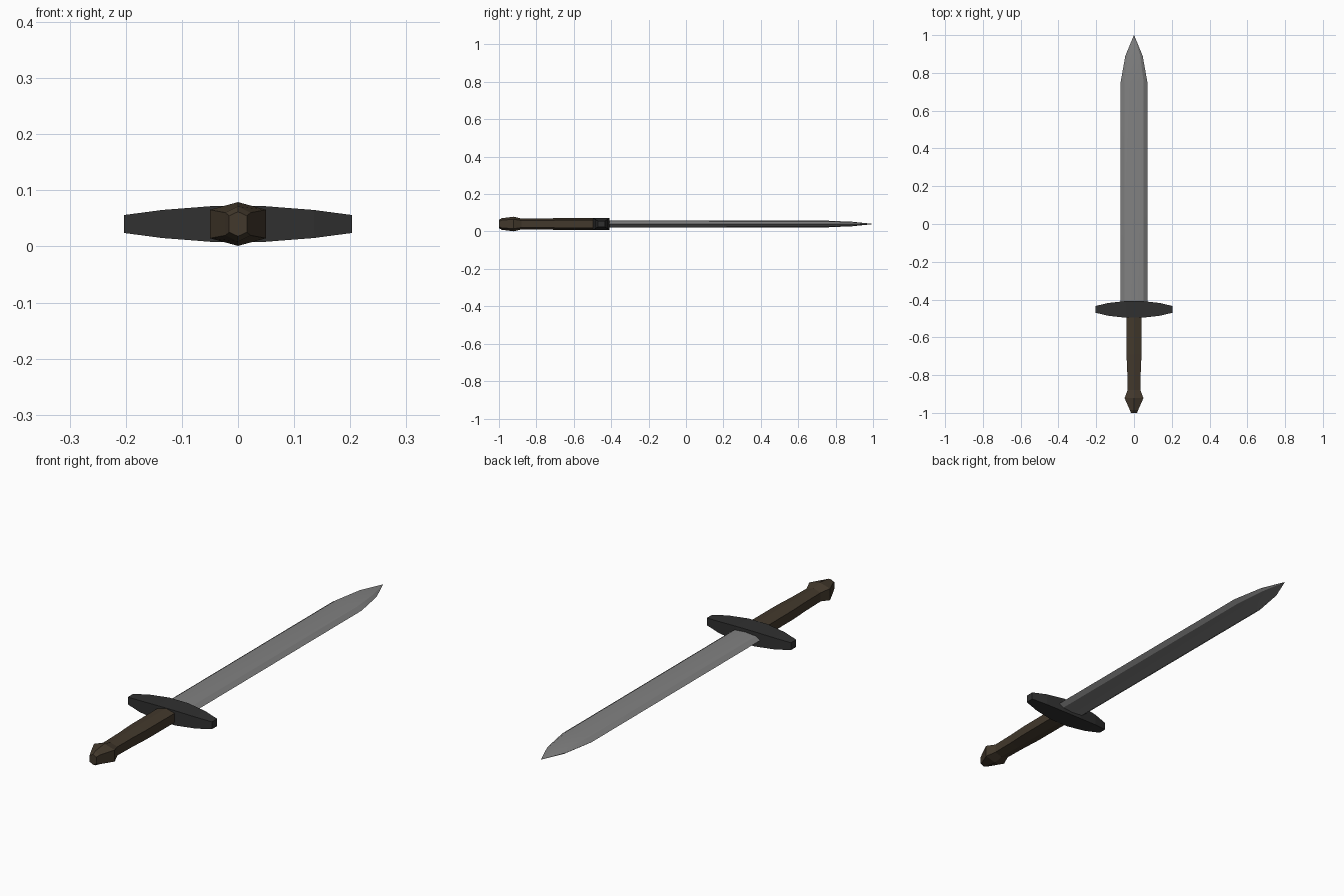
import bpy, bmesh, math

if "Cube" in bpy.data.objects:
    bpy.data.objects.remove(bpy.data.objects["Cube"])

ZC = 0.04  # height of the sword's centre line


def loft(name, rings, color, smooth=False):
    """Skin a list of equal-length point rings and cap both ends."""
    bm = bmesh.new()
    loops = [[bm.verts.new(p) for p in ring] for ring in rings]
    n = len(loops[0])
    for a, b in zip(loops, loops[1:]):
        for i in range(n):
            j = (i + 1) % n
            bm.faces.new((a[i], a[j], b[j], b[i]))
    bm.faces.new(loops[0])
    bm.faces.new(loops[-1][::-1])
    bmesh.ops.remove_doubles(bm, verts=bm.verts, dist=0.0002)
    bmesh.ops.recalc_face_normals(bm, faces=bm.faces)
    me = bpy.data.meshes.new(name)
    bm.to_mesh(me)
    bm.free()
    ob = bpy.data.objects.new(name, me)
    bpy.context.collection.objects.link(ob)
    mat = bpy.data.materials.new(name + "_material")
    mat.diffuse_color = (*color, 1)
    mat.use_nodes = True
    mat.node_tree.nodes["Principled BSDF"].inputs["Base Color"].default_value = mat.diffuse_color
    me.materials.append(mat)
    if smooth:
        bpy.context.view_layer.objects.active = ob
        ob.select_set(True)
        bpy.ops.object.shade_smooth_by_angle(angle=math.radians(25))
        ob.select_set(False)
    return ob


def section(profile, y, sx, sz):
    return [(x * sx, y, ZC + z * sz) for x, z in profile]


# Blade: flattened section with bevelled edges, tapering to a point
blade_profile = [(1, 0), (0.72, 0.75), (0, 1), (-0.72, 0.75),
                 (-1, 0), (-0.72, -0.75), (0, -1), (0.72, -0.75)]
blade_steps = [(-0.43, 0.071, 0.019), (0.75, 0.071, 0.018),
               (0.89, 0.046, 0.012), (1.0, 0.0005, 0.0005)]
loft("blade", [section(blade_profile, *s) for s in blade_steps],
     (0.22, 0.22, 0.22), smooth=True)

# Crossguard: rectangular section tapering toward both ends
half = [(0.203, 0.018, 0.016), (0.135, 0.034, 0.025), (0.045, 0.044, 0.032)]
guard_steps = [(-x, y, z) for x, y, z in half] + half[::-1]
loft("crossguard",
     [[(x, -0.452 + sy * y, ZC + sz * z)
       for sy, sz in ((-1, -1), (1, -1), (1, 1), (-1, 1))]
      for x, y, z in guard_steps], (0.03, 0.03, 0.03))

# Grip and pommel share a hexagonal section, ridge on top and bottom
hexagon = [(1, 0.65), (0, 1), (-1, 0.65), (-1, -0.65), (0, -1), (1, -0.65)]
wood = (0.055, 0.04, 0.025)
grip_steps = [(-0.46, 0.041, 0.031), (-0.69, 0.04, 0.031),
              (-0.77, 0.036, 0.03), (-0.88, 0.034, 0.029)]
loft("grip", [section(hexagon, *s) for s in grip_steps], wood)
pommel_steps = [(-0.88, 0.034, 0.029), (-0.922, 0.05, 0.039),
                (-0.985, 0.022, 0.031), (-1.0, 0.016, 0.022)]
loft("pommel", [section(hexagon, *s) for s in pommel_steps], wood)
